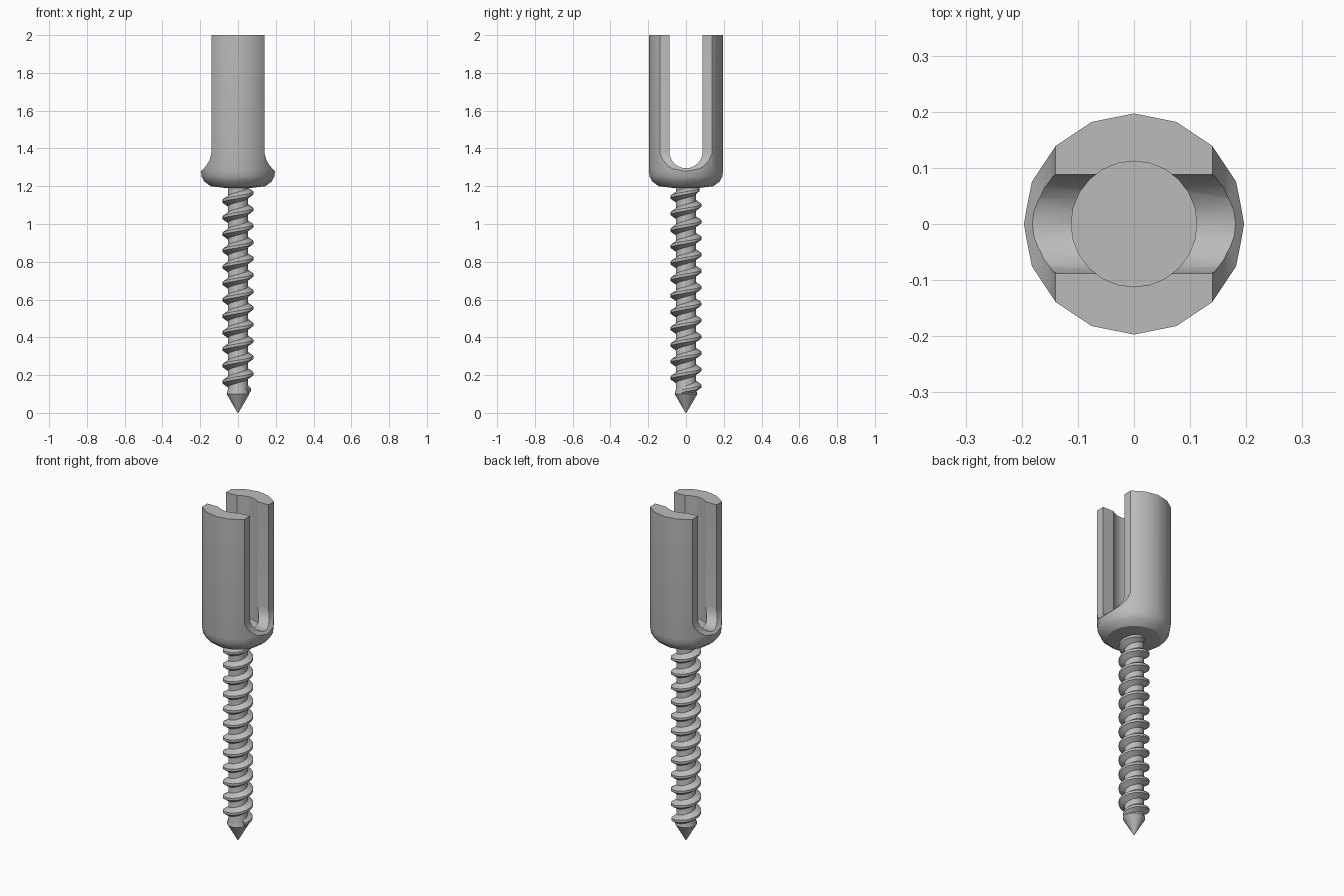
import bpy, bmesh
from math import cos, sin, pi, tau

if "Cube" in bpy.data.objects:
    bpy.data.objects.remove(bpy.data.objects["Cube"])

metal = bpy.data.materials.new("grey metal")
metal.use_nodes = True
GREY = (0.5, 0.5, 0.5, 1)
metal.diffuse_color = GREY
metal.node_tree.nodes["Principled BSDF"].inputs["Base Color"].default_value = GREY


def make(name, bm):
    bmesh.ops.recalc_face_normals(bm, faces=bm.faces)
    mesh = bpy.data.meshes.new(name)
    bm.to_mesh(mesh)
    bm.free()
    mesh.materials.append(metal)
    ob = bpy.data.objects.new(name, mesh)
    bpy.context.collection.objects.link(ob)
    return ob


def loft(name, rings):
    """Join closed rings of points and cap both ends."""
    bm = bmesh.new()
    rows = [[bm.verts.new(p) for p in ring] for ring in rings]
    n = len(rows[0])
    for a, b in zip(rows, rows[1:]):
        for i in range(n):
            j = (i + 1) % n
            bm.faces.new((a[i], a[j], b[j], b[i]))
    bm.faces.new(rows[0])
    bm.faces.new(rows[-1])
    return make(name, bm)


def turned(name, profile, sides):
    """Solid of revolution from (radius, height) pairs."""
    return loft(name, [[(r * cos(tau * i / sides), r * sin(tau * i / sides), z)
                        for i in range(sides)] for r, z in profile])


def activate(ob):
    bpy.ops.object.select_all(action="DESELECT")
    ob.select_set(True)
    bpy.context.view_layer.objects.active = ob


def cut(target, cutter):
    mod = target.modifiers.new("cut", "BOOLEAN")
    mod.operation = "DIFFERENCE"
    mod.solver = "EXACT"
    mod.object = cutter
    activate(target)
    bpy.ops.object.modifier_apply(modifier=mod.name)
    bpy.data.objects.remove(cutter)


def smooth(ob, angle):
    activate(ob)
    bpy.ops.object.shade_smooth_by_angle(angle=angle)


# Tulip head: rounded cup with tall walls
head = turned("tulip_head", [(0.06, 1.19), (0.145, 1.2), (0.178, 1.225),
                             (0.192, 1.25), (0.197, 1.285), (0.197, 2)], 16)

# Central bore
cut(head, turned("bore_cutter", [(0.112, 1.275), (0.112, 2.1)], 24))

# U-shaped rod slot running along x
slot_r, slot_z = 0.088, 1.383
slot = [(slot_r * cos(a), slot_z + slot_r * sin(a))
        for a in (pi + pi * i / 12 for i in range(13))]
slot += [(slot_r, 2.1), (-slot_r, 2.1)]
cut(head, loft("slot_cutter", [[(x, y, z) for y, z in slot] for x in (-0.4, 0.4)]))

# Flat sides that flare out to the cup rim
for side in (-1, 1):
    flare = [(0.14, 2.1), (0.14, 1.375), (0.15, 1.34), (0.167, 1.31),
             (0.2, 1.275), (0.4, 1.27), (0.4, 2.1)]
    cut(head, loft("flat_cutter", [[(side * x, y, z) for x, z in flare]
                                   for y in (-0.4, 0.4)]))
smooth(head, 0.5)

# Shank with pointed tip
shank = turned("screw_shank", [(0.002, 0), (0.06, 0.1), (0.053, 0.125),
                               (0.053, 1.2)], 16)
smooth(shank, 0.5)

# Right-handed thread, fading into the shank at both ends
pitch, turns, steps = 0.087, 12.4, 20
total = int(turns * steps)
rings = []
for i in range(total + 1):
    a = tau * i / steps - 0.4
    z = 0.121 + pitch * a / tau
    fade = min(1, (i + 2) / 6, (total - i + 2) / 6)
    crest = 0.05 + 0.032 * fade
    section = [(0.046, -0.032), (crest, -0.008), (crest, 0.006), (0.046, 0.03)]
    rings.append([(r * cos(a), r * sin(a), z + h) for r, h in section])
thread = loft("screw_thread", rings)
smooth(thread, 0.5)
